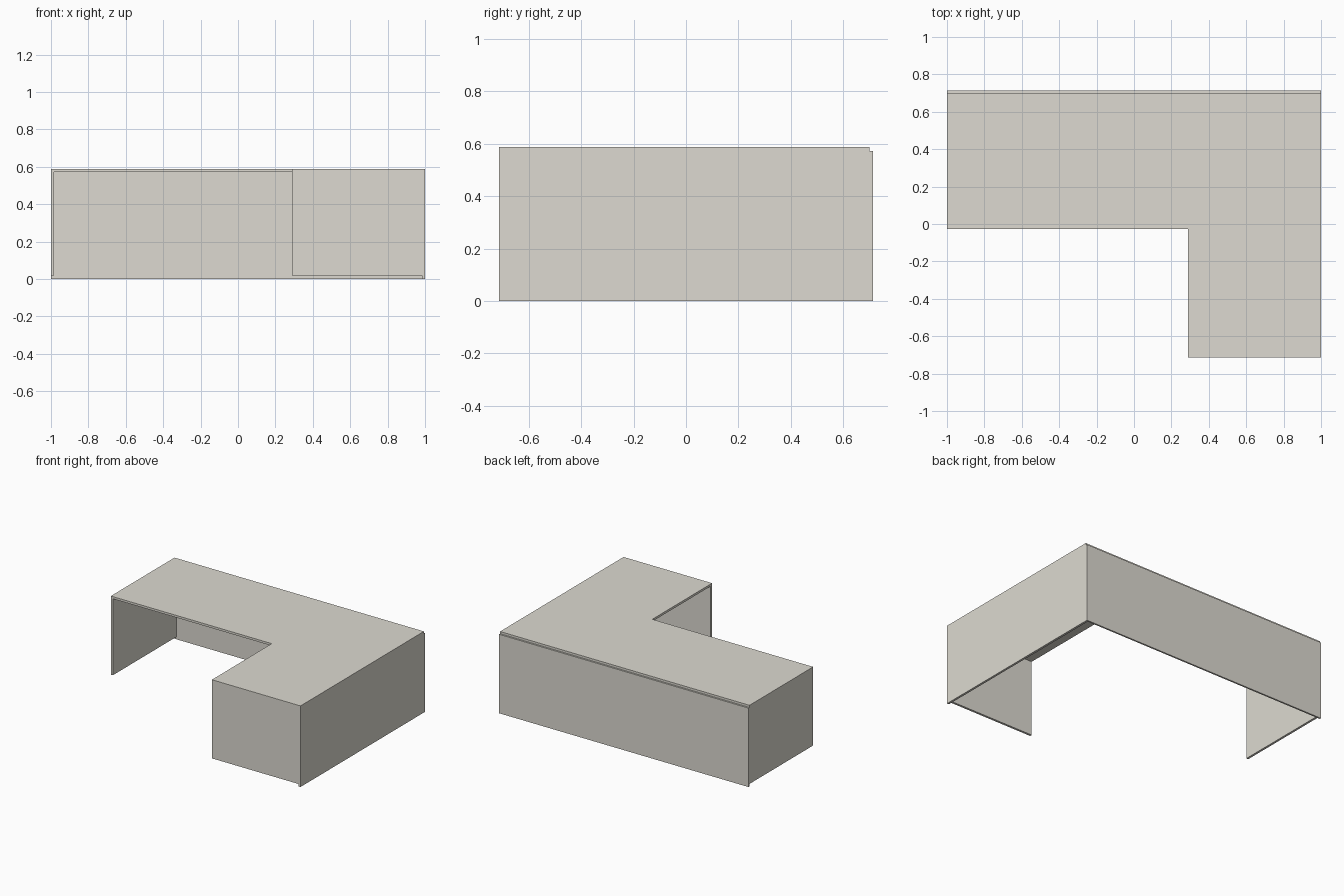
import bpy, bmesh

if "Cube" in bpy.data.objects:
    bpy.data.objects.remove(bpy.data.objects["Cube"])

W, D, H = 1.0, 0.713, 0.588    # half width, half depth, height
T = 0.016                      # board thickness
BACK = 0.701                   # rear edge of the top and sides
INNER_X, INNER_Y = 0.29, -0.028  # inside corner of the L
GAP = 0.018                    # floor clearance of the raised panels
UNDER = H - T

mat = bpy.data.materials.new("light warm grey")
mat.diffuse_color = (0.723, 0.701, 0.638, 1)
mat.use_nodes = True
mat.node_tree.nodes["Principled BSDF"].inputs["Base Color"].default_value = mat.diffuse_color


def prism(name, outline, z0, z1):
    """Extrude a counter-clockwise xy outline from z0 to z1."""
    bm = bmesh.new()
    face = bm.faces.new([bm.verts.new((x, y, z0)) for x, y in outline])
    ext = bmesh.ops.extrude_face_region(bm, geom=[face])
    verts = [g for g in ext["geom"] if isinstance(g, bmesh.types.BMVert)]
    bmesh.ops.translate(bm, verts=verts, vec=(0, 0, z1 - z0))
    # the extrusion keeps the start face, so normals are made consistent
    bmesh.ops.recalc_face_normals(bm, faces=bm.faces)
    mesh = bpy.data.meshes.new(name)
    bm.to_mesh(mesh)
    bm.free()
    mesh.materials.append(mat)
    ob = bpy.data.objects.new(name, mesh)
    bpy.context.collection.objects.link(ob)
    return ob


def panel(name, x0, x1, y0, y1, z0, z1):
    return prism(name, [(x0, y0), (x1, y0), (x1, y1), (x0, y1)], z0, z1)


# L-shaped desk top
prism("desk_top", [(-W, INNER_Y), (INNER_X, INNER_Y), (INNER_X, -D),
                   (W, -D), (W, BACK), (-W, BACK)], UNDER, H)

# Upright panels
panel("left_panel", -W, -W + T, INNER_Y, BACK, GAP, UNDER)
panel("right_panel", W - T, W, -D, BACK, 0, UNDER)
panel("return_end_panel", INNER_X, W - T, -D, -D + T, GAP, UNDER)
panel("back_panel", -W, W, BACK, D, 0, UNDER)
